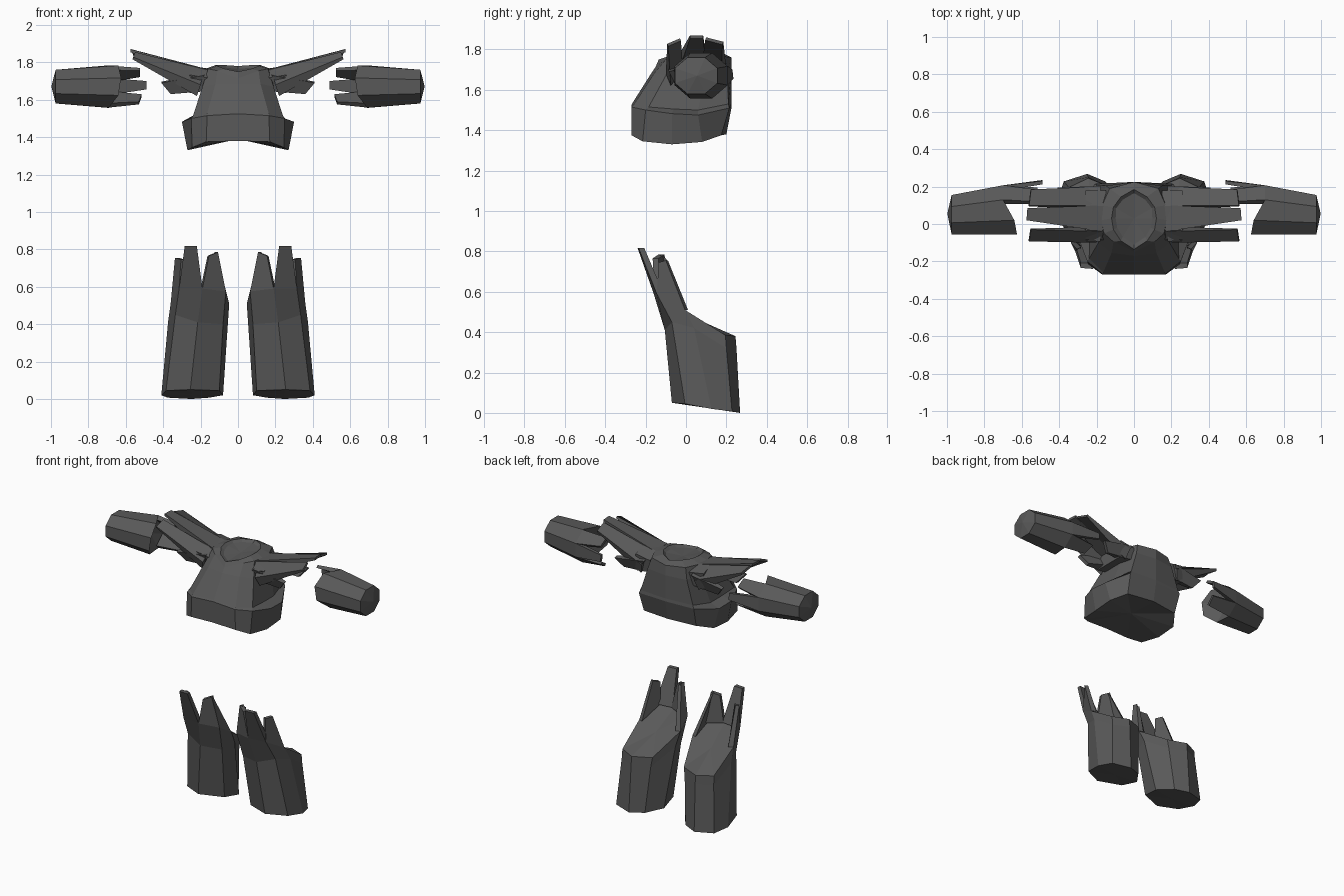
import bpy, bmesh, math
from mathutils import Vector

dark = bpy.data.materials.new("dark_grey")
dark.diffuse_color = (0.1, 0.1, 0.1, 1)


def loft(bm, rings, start=None, end=None):
    """Skin a stack of rings; caps are flat or fanned to a given point."""
    vs = [[bm.verts.new(p) for p in r] for r in rings]
    n = len(vs[0])
    for a, b in zip(vs, vs[1:]):
        for i in range(n):
            j = (i + 1) % n
            bm.faces.new((a[i], a[j], b[j], b[i]))
    for ring, tip in ((vs[0], start), (vs[-1], end)):
        if tip is None:
            bm.faces.new(ring)
        else:
            c = bm.verts.new(tip)
            for i in range(n):
                bm.faces.new((ring[i], ring[(i + 1) % n], c))


def spike(bm, base_a, base_b, tip_a, tip_b, inward, taper=0.6):
    """Tapered plate whose thickness goes along the inward vector."""
    d = Vector(inward)

    def quad(a, b, k):
        a, b = Vector(a), Vector(b)
        return [a, b, b + d * k, a + d * k]
    loft(bm, [quad(base_a, base_b, 1), quad(tip_a, tip_b, taper)])


def finish(bm, name, mirror=True):
    bmesh.ops.recalc_face_normals(bm, faces=bm.faces[:])
    me = bpy.data.meshes.new(name)
    bm.to_mesh(me)
    bm.free()
    me.materials.append(dark)
    ob = bpy.data.objects.new(name, me)
    bpy.context.collection.objects.link(ob)
    if mirror:
        m = ob.modifiers.new("Mirror", 'MIRROR')
        m.use_mirror_merge = False
    return ob


def both_sides(half):
    """Complete a half ring that starts and ends on x = 0."""
    return half + [(-x, y, z) for x, y, z in reversed(half[1:-1])]


# Chest plate: flared waist band, recessed sides, sloping front, collar
chest = [
    [(0, -.27, 1.38), (.17, -.27, 1.375), (.245, -.215, 1.345), (.27, -.07, 1.33),
     (.27, .08, 1.342), (.2, .175, 1.375), (0, .2, 1.38)],
    [(0, -.27, 1.525), (.165, -.27, 1.515), (.25, -.2, 1.5), (.3, -.07, 1.482),
     (.295, .06, 1.475), (.21, .215, 1.51), (0, .225, 1.51)],
    [(0, -.265, 1.535), (.165, -.26, 1.525), (.24, -.185, 1.515), (.235, -.06, 1.505),
     (.23, .06, 1.5), (.2, .21, 1.53), (0, .225, 1.53)],
    [(0, -.17, 1.685), (.12, -.155, 1.685), (.19, -.1, 1.67), (.185, -.02, 1.68),
     (.185, .1, 1.69), (.15, .205, 1.69), (0, .225, 1.69)],
    [(0, -.15, 1.715), (.11, -.095, 1.755), (.16, -.05, 1.765), (.175, .02, 1.765),
     (.17, .1, 1.765), (.13, .19, 1.765), (0, .225, 1.76)],
    [(0, -.135, 1.75), (.07, -.09, 1.765), (.11, -.03, 1.78), (.12, .03, 1.785),
     (.11, .09, 1.785), (.07, .145, 1.785), (0, .185, 1.78)],
    [(0, -.11, 1.745), (.06, -.07, 1.755), (.09, -.02, 1.765), (.098, .03, 1.77),
     (.095, .085, 1.77), (.06, .13, 1.77), (0, .165, 1.765)],
]
bm = bmesh.new()
loft(bm, [both_sides(r) for r in chest], (0, -.03, 1.39), (0, .03, 1.75))
finish(bm, "chest_plate", False)

# Shoulder pads: solid root, three long spikes above, two short ones below
bm = bmesh.new()
root = [(-.06, 1.65), (-.085, 1.715), (-.035, 1.76), (.095, 1.765), (.18, 1.735), (.17, 1.65)]
loft(bm, [[(.15, y, z) for y, z in root],
          [(.26, y, z + (.018 if z > 1.7 else -.015)) for y, z in root]])
spike(bm, (.17, -.04, 1.765), (.17, .1, 1.765),
      (.575, .02, 1.87), (.57, .085, 1.87), (0, 0, -.08), .2)
spike(bm, (.18, .1, 1.763), (.2, .2, 1.70),
      (.56, .1, 1.86), (.55, .185, 1.838), (.02, -.025, -.07), .2)
spike(bm, (.18, -.04, 1.763), (.2, -.1, 1.68),
      (.55, -.03, 1.855), (.56, -.093, 1.828), (.02, .025, -.06), .2)
for side in (-1, 1):
    def at(x, r, z):
        return (x, .055 + side * r, z)
    spike(bm, at(.18, .148, 1.73), at(.24, .115, 1.64),
          at(.41, .14, 1.69), at(.36, .11, 1.63), (0, -side * .06, .015), .4)
finish(bm, "shoulder_pads")

# Bracers: eight-sided tube, shorter at the front, three long fingers behind
bm = bmesh.new()


def octagon(x, cy, ry, rz):
    out = []
    for i in range(8):
        a = math.radians(22.5 + 45 * i)
        out.append(Vector((x, cy + ry * math.cos(a) / .924, 1.67 + rz * math.sin(a) / .924)))
    return out


outer = octagon(.975, .05, .105, .09)
inner = octagon(.7, .075, .132, .113)
for i, x in ((2, .64), (3, .625), (4, .64), (5, .69)):
    inner[i].x = x
loft(bm, [outer, inner], (.998, .055, 1.67), (.73, .08, 1.67))
spike(bm, inner[0], inner[1], (.525, .185, 1.735), (.525, .12, 1.77), (0, -.022, -.024))
spike(bm, inner[7], inner[0], (.49, .235, 1.655), (.49, .23, 1.70), (0, -.03, 0))
spike(bm, inner[6], inner[7], (.53, .13, 1.575), (.515, .195, 1.615), (0, -.022, .024))
finish(bm, "bracers")

# Greaves: slanted eight-sided boot tubes with three spikes at the front
boot = [
    [(.255, -.07, .05), (.385, -.005, .045), (.41, .126, .02), (.375, .228, .007),
     (.25, .268, 0), (.155, .228, .007), (.08, .126, .02), (.10, -.005, .045)],
    [(.215, -.105, .41), (.335, -.07, .45), (.373, .04, .42), (.352, .2, .32),
     (.245, .25, .32), (.13, .2, .32), (.053, .04, .42), (.08, -.06, .40)],
    [(.19, -.16, .59), (.315, -.145, .59), (.36, -.005, .51), (.35, .195, .385),
     (.245, .245, .38), (.12, .195, .385), (.047, -.005, .51), (.065, -.11, .575)],
]
bm = bmesh.new()
loft(bm, boot, (.245, .1, .025), (.21, .03, .475))
top = boot[2]
spike(bm, top[0], top[1], (.22, -.24, .817), (.285, -.235, .817), (0, .035, 0), .8)
spike(bm, top[1], top[2], (.305, -.135, .745), (.337, -.1, .755), (-.03, .015, 0), .7)
spike(bm, top[0], top[7], (.155, -.165, .765), (.107, -.135, .785), (.01, .035, 0), .8)
spike(bm, top[7], top[6], (.107, -.135, .785), (.112, -.105, .765), (.03, .01, 0), .6)
finish(bm, "greaves")
